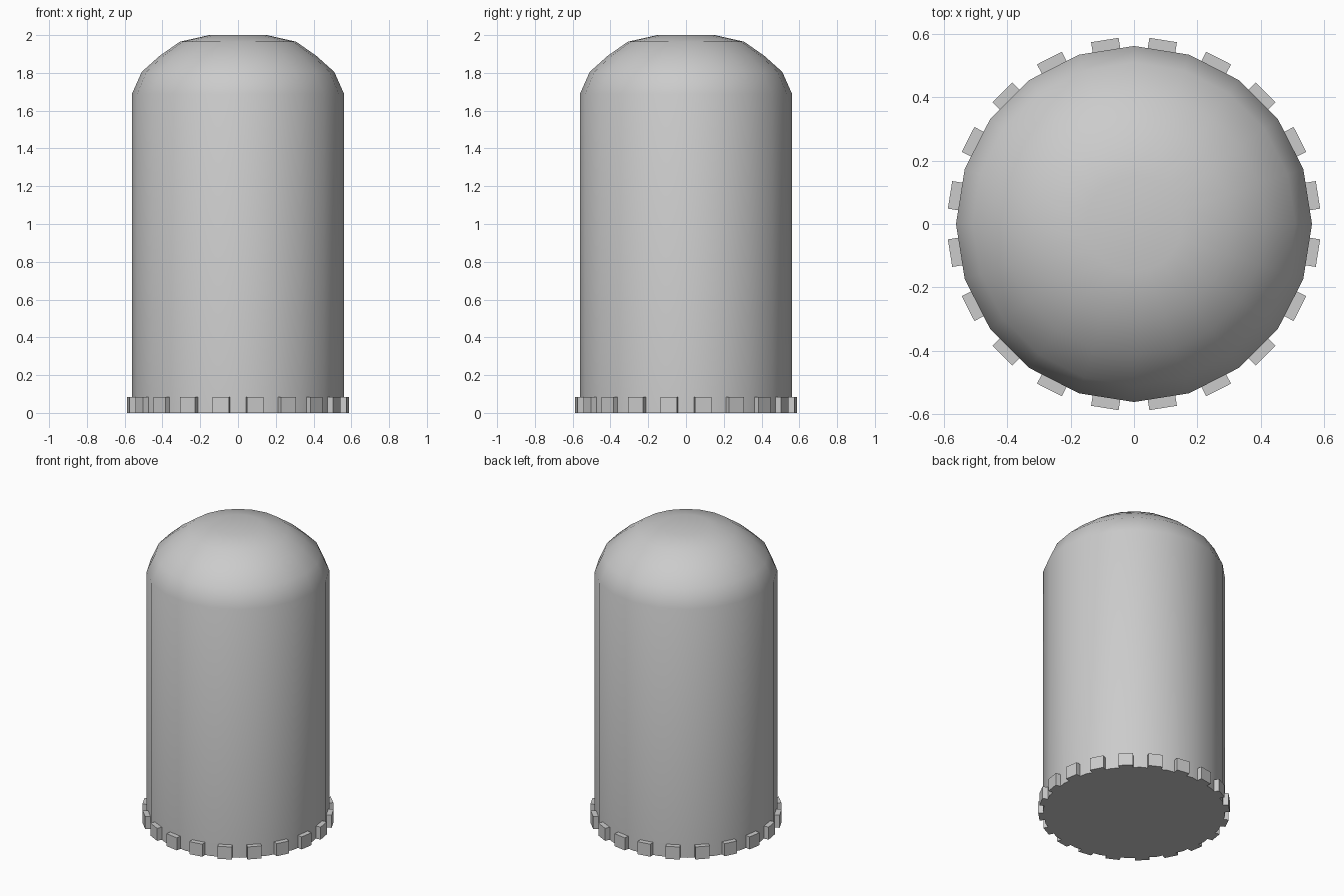
import bpy, bmesh
from math import sin, cos, pi, radians
from mathutils import Matrix

if "Cube" in bpy.data.objects:
    bpy.data.objects.remove(bpy.data.objects["Cube"])

SIDES = 20


def make_object(name, bm):
    bmesh.ops.recalc_face_normals(bm, faces=bm.faces[:])
    mesh = bpy.data.meshes.new(name)
    bm.to_mesh(mesh)
    bm.free()
    obj = bpy.data.objects.new(name, mesh)
    bpy.context.collection.objects.link(obj)
    return obj


# Domed body: lathe of a (radius, height) profile, capped at both ends
profile = [(0.562, 0), (0.562, 1.688), (0.51, 1.805), (0.415, 1.89),
           (0.308, 1.965), (0.152, 2.0)]
bm = bmesh.new()
rings = [[bm.verts.new((r * cos(2 * pi * i / SIDES), r * sin(2 * pi * i / SIDES), z))
          for i in range(SIDES)] for r, z in profile]
for low, high in zip(rings, rings[1:]):
    for i in range(SIDES):
        j = (i + 1) % SIDES
        bm.faces.new((low[i], low[j], high[j], high[i]))
bm.faces.new(rings[0])
bm.faces.new(rings[-1])
body = make_object("domed_body", bm)
bpy.context.view_layer.objects.active = body
body.select_set(True)
bpy.ops.object.shade_smooth_by_angle(angle=radians(40))

# Ring of base blocks, one centred on each side of the body
bm = bmesh.new()
inner, outer, width, height = 0.54, 0.588, 0.088, 0.085
for i in range(SIDES):
    matrix = (Matrix.Rotation(2 * pi * (i + 0.5) / SIDES, 4, 'Z')
              @ Matrix.Translation(((inner + outer) / 2, 0, height / 2))
              @ Matrix.Diagonal((outer - inner, width, height, 1)))
    bmesh.ops.create_cube(bm, size=1, matrix=matrix)
make_object("base_blocks", bm)
